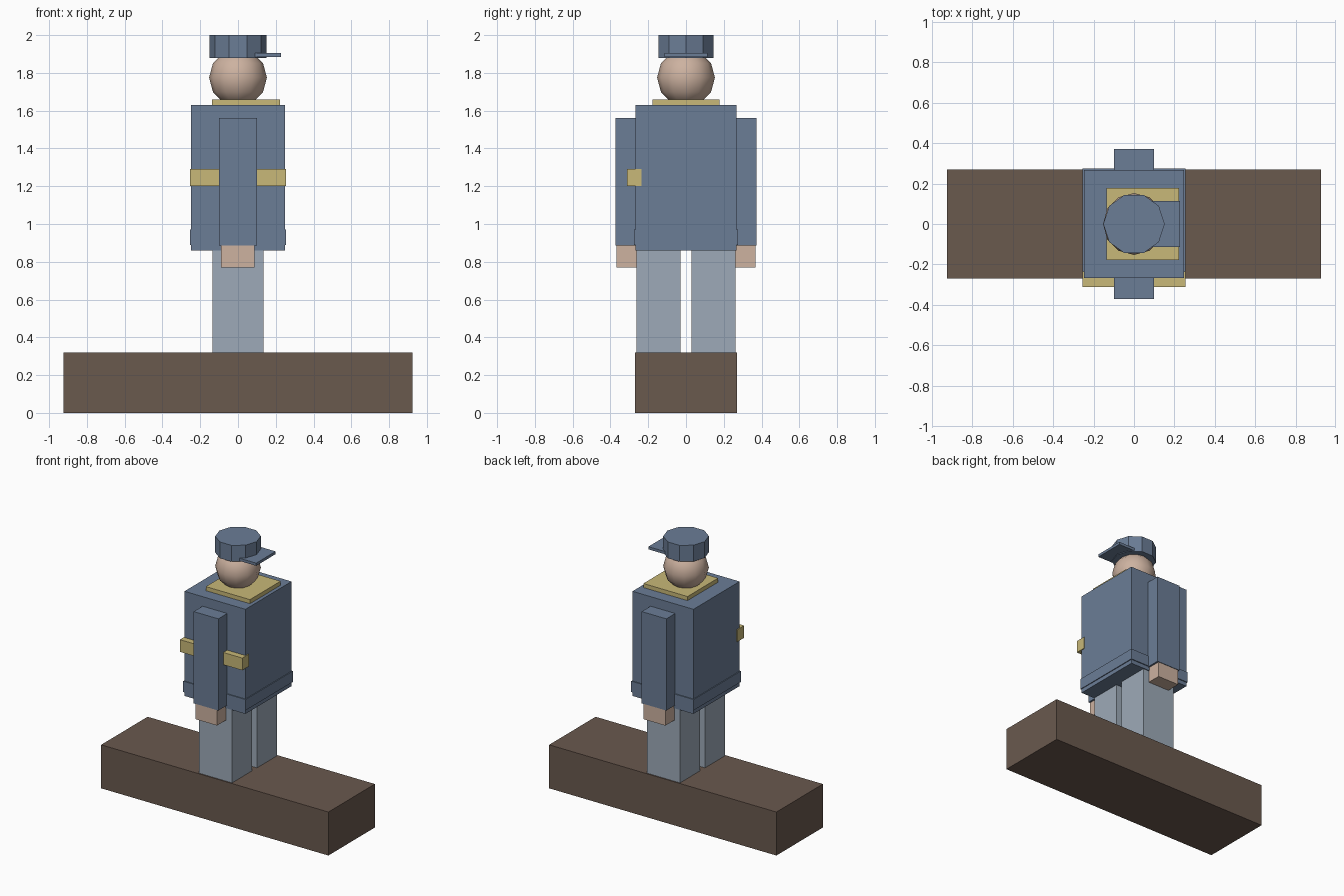
import bpy

if "Cube" in bpy.data.objects:
    bpy.data.objects.remove(bpy.data.objects["Cube"])


def material(name, colour):
    mat = bpy.data.materials.new(name)
    mat.use_nodes = True
    rgba = (*colour, 1)
    mat.diffuse_color = rgba
    mat.node_tree.nodes["Principled BSDF"].inputs["Base Color"].default_value = rgba
    return mat


blue = material("slate blue", (0.147, 0.205, 0.305))
brown = material("dark brown", (0.144, 0.100, 0.076))
gold = material("pale gold", (0.578, 0.479, 0.188))
grey = material("pale grey blue", (0.337, 0.402, 0.479))
skin = material("skin", (0.61, 0.445, 0.352))


def finish(name, mat):
    obj = bpy.context.object
    obj.name = obj.data.name = name
    obj.data.materials.append(mat)
    return obj


def box(name, mat, x, y, z):
    """Box spanning the given (low, high) range on each axis."""
    spans = (x, y, z)
    bpy.ops.mesh.primitive_cube_add(size=1, location=[(a + b) / 2 for a, b in spans])
    obj = finish(name, mat)
    obj.scale = [b - a for a, b in spans]
    bpy.ops.object.transform_apply(location=False, rotation=False, scale=True)
    return obj


# Plinth
box("base", brown, (-0.925, 0.925), (-0.27, 0.27), (0, 0.32))

# Coat with its raised hem band, chest strap and collar
box("coat", blue, (-0.248, 0.248), (-0.268, 0.268), (0.86, 1.63))
box("hem_band", blue, (-0.254, 0.254), (-0.275, 0.275), (0.89, 0.97))
box("strap", gold, (-0.254, 0.254), (-0.313, -0.235), (1.20, 1.29))
box("collar", gold, (-0.137, 0.222), (-0.178, 0.178), (1.63, 1.66))

# Limbs, one set on each y side
for side, s in (("front", -1), ("back", 1)):
    def span(a, b):
        return tuple(sorted((s * a, s * b)))
    box(side + "_leg", grey, (-0.135, 0.135), span(0.028, 0.262), (0.32, 0.88))
    box(side + "_arm", blue, (-0.1, 0.1), span(0.25, 0.372), (0.885, 1.56))
    box(side + "_hand", skin, (-0.09, 0.087), span(0.263, 0.368), (0.77, 0.885))

# Head
bpy.ops.mesh.primitive_uv_sphere_add(segments=12, ring_count=6, radius=0.153,
                                     location=(0, 0, 1.775))
finish("head", skin)
bpy.ops.object.shade_smooth()

# Cap: ten-sided crown with its first corner on +x, and a flat visor
bpy.ops.mesh.primitive_cylinder_add(vertices=10, radius=0.152, depth=0.12,
                                    location=(0, 0, 1.94), rotation=(0, 0, 1.5708))
finish("cap_crown", blue)
box("cap_visor", blue, (0.05, 0.227), (-0.113, 0.113), (1.885, 1.905))
